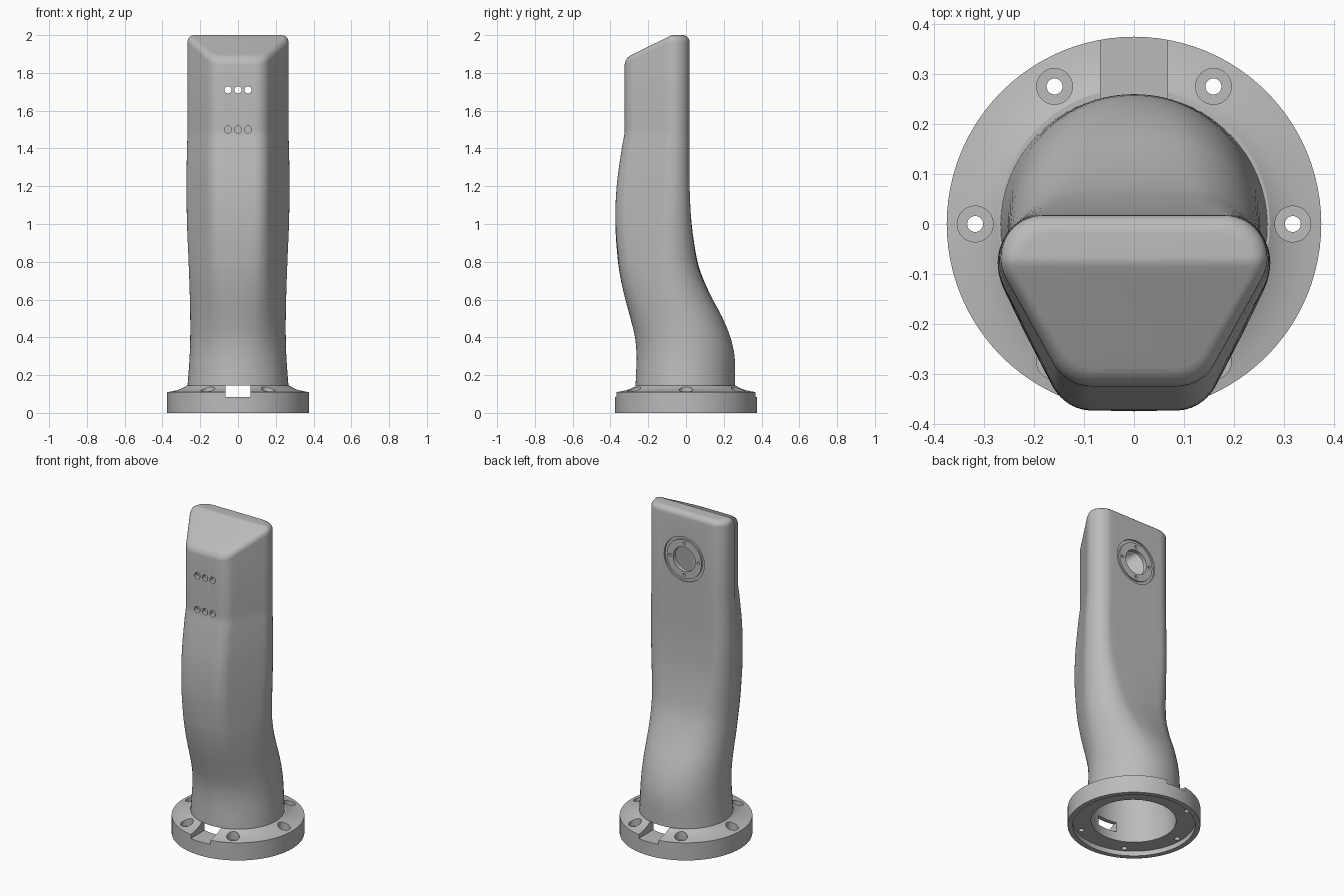
import bpy, bmesh
from math import sin, cos, pi, radians
from mathutils import Matrix

if "Cube" in bpy.data.objects:
    bpy.data.objects.remove(bpy.data.objects["Cube"])

grey = bpy.data.materials.new("machined_grey")
grey.use_nodes = True
COLOUR = (0.5, 0.5, 0.5, 1)
grey.diffuse_color = COLOUR
grey.node_tree.nodes["Principled BSDF"].inputs["Base Color"].default_value = COLOUR

BASE_Z, CREASE_Z, WALL, FILLET = 0.145, 1.48, 0.025, 0.035
# Side profile of the arm: height, front y, back y, half width
KEYS = [(0.145, -.267, .260, .267), (0.3, -.262, .257, .256), (0.4, -.270, .235, .253),
        (0.5, -.294, .195, .253), (0.6, -.321, .142, .255), (0.7, -.344, .095, .258),
        (0.8, -.360, .061, .262), (1.0, -.374, .030, .270), (1.2, -.367, .019, .273),
        (1.4, -.340, .018, .270), (1.48, -.325, .018, .267)]


def profile(z):
    """Smooth interpolation of the side profile."""
    if z <= KEYS[0][0]:
        return KEYS[0][1:]
    if z >= KEYS[-1][0]:
        return KEYS[-1][1:]
    i = max(k for k in range(len(KEYS) - 1) if KEYS[k][0] <= z)
    a, b = KEYS[i], KEYS[i + 1]
    p, q = KEYS[max(i - 1, 0)], KEYS[min(i + 2, len(KEYS) - 1)]
    h = b[0] - a[0]
    t = (z - a[0]) / h
    out = []
    for c in (1, 2, 3):
        ma = (b[c] - p[c]) / (b[0] - p[0]) * h
        mb = (q[c] - a[c]) / (q[0] - a[0]) * h
        out.append((2*t**3 - 3*t**2 + 1) * a[c] + (t**3 - 2*t**2 + t) * ma
                   + (3*t**2 - 2*t**3) * b[c] + (t**3 - t**2) * mb)
    return out


def half_outline():
    """Half of the rounded trapezoid, paired with matching angles on the circle."""
    r, tilt = 0.086, -29.4
    pts = [(0.18 * i / 6, .018, 90 - 20 * i / 6) for i in range(6)]
    for i in range(17):
        a = radians(90 + (tilt - 90) * i / 16)
        pts.append((.18 + r * cos(a), -.068 + r * sin(a), 70 - 85 * i / 16))
    arc = []
    for i in range(11):
        a = radians(tilt + (-90 - tilt) * i / 10)
        arc.append((.085 + r * cos(a), -.239 + r * sin(a), -50 - 20 * i / 10))
    p, q = pts[-1], arc[0]
    pts += [tuple(p[c] + (q[c] - p[c]) * i / 8 for c in range(3)) for i in range(1, 8)]
    pts += arc
    pts += [(.085 * (1 - i / 4), -.325, -70 - 5 * i) for i in range(1, 5)]
    return [(x / .266, (y + .1535) / .1715, radians(a)) for x, y, a in pts]


HALF = half_outline()


def section(z, inset):
    """Cross-section that changes from a circle to the rounded trapezoid."""
    front, back, wide = profile(z)
    mid, deep, wide = (front + back) / 2, (back - front) / 2 - inset, wide - inset
    s = min(max((z - 0.22) / 1.0, 0), 1)
    s = s * s * (3 - 2 * s)
    half = [((cos(a) + (u - cos(a)) * s) * wide, mid + (sin(a) + (v - sin(a)) * s) * deep)
            for u, v, a in HALF]
    return half + [(-x, y) for x, y in half[-2:0:-1]]


def make_object(name, bm):
    bmesh.ops.recalc_face_normals(bm, faces=bm.faces)
    mesh = bpy.data.meshes.new(name)
    bm.to_mesh(mesh)
    bm.free()
    mesh.materials.append(grey)
    ob = bpy.data.objects.new(name, mesh)
    bpy.context.collection.objects.link(ob)
    return ob


def bridge(bm, rings):
    n = len(rings[0])
    for a, b in zip(rings, rings[1:]):
        for i in range(n):
            j = (i + 1) % n
            bm.faces.new((a[i], a[j], b[j], b[i]))


def loft(name, bottom, inset):
    """Closed arm shape with a sloped, filleted top."""
    bm = bmesh.new()
    rows = []
    steps = 44
    for z in [bottom] * (bottom < BASE_Z) + [BASE_Z + (CREASE_Z - BASE_Z) * i / steps
                                             for i in range(steps + 1)] + [CREASE_Z + .02]:
        rows.append([(x, y, z) for x, y in section(z, inset)])
    for i in range(7):
        a = pi / 2 * i / 6
        rows.append([(x, y, min(2, 1.995 + .49 * (y + .085)) - inset - FILLET * (1 - sin(a)))
                     for x, y in section(CREASE_Z, inset + FILLET * (1 - cos(a)))])
    rings = [[bm.verts.new(p) for p in row] for row in rows]
    bridge(bm, rings)
    bm.faces.new(rings[0])
    top, n = rings[-1], len(rings[-1])
    for i in range(n // 2):
        bm.faces.new(dict.fromkeys((top[i], top[i + 1], top[n - i - 1], top[(n - i) % n])))
    return make_object(name, bm)


def lathe(name, pts, segments=32, place=None):
    """Revolve (radius, height) points; closes the loop if it misses the axis."""
    bm = bmesh.new()
    rings = [[bm.verts.new((r * cos(2 * pi * k / segments), r * sin(2 * pi * k / segments), z))
              for k in range(segments)] for r, z in pts]
    if pts[0][0] > 0:
        rings.append(rings[0])
    bridge(bm, rings)
    bmesh.ops.remove_doubles(bm, verts=bm.verts, dist=1e-5)
    if place:
        bm.transform(place)
    return make_object(name, bm)


def rod(r, low, high, place):
    return lathe("cutter", [(0, low), (r, low), (r, high), (0, high)], 32, place)


def cut(ob, cutters):
    for c in cutters:
        c.hide_render = True
        m = ob.modifiers.new("cut", "BOOLEAN")
        m.operation, m.solver, m.object = "DIFFERENCE", "EXACT", c
        bpy.context.view_layer.objects.active = ob
        bpy.ops.object.modifier_apply(modifier=m.name)


def finish(ob):
    bpy.ops.object.select_all(action="DESELECT")
    ob.select_set(True)
    bpy.context.view_layer.objects.active = ob
    bpy.ops.object.shade_smooth_by_angle(angle=radians(20))


# Hollow arm and base flange share one cavity
arm = loft("arm_shell", BASE_Z, 0)
flange = lathe("base_flange", [(0, .03), (.345, .03), (.345, 0), (.375, 0), (.375, .11), (.35, .114),
                               (.325, .12), (.302, .128), (.285, .136), (.272, BASE_Z), (0, BASE_Z)], 96)
cavity = loft("cavity", -0.1, WALL)


def facing_back(x, z):
    """Points the lathe axis along +y."""
    return Matrix.Translation((x, 0, z)) @ Matrix.Rotation(-pi / 2, 4, "X")


# Front sensor holes, rear bearing hole, ring groove and screw holes
PORT_Z = 1.71
ports = [rod(.019, -.5, -.2, facing_back(x, z)) for z in (PORT_Z, 1.5) for x in (-.053, 0, .053)]
ports.append(rod(.076, -.1, .1, facing_back(0, PORT_Z)))
ports.append(lathe("groove", [(.12, .008), (.138, .008), (.138, .1), (.12, .1)], 48, facing_back(0, PORT_Z)))
for k in range(4):
    ports.append(rod(.009, -.002, .1, facing_back(.098 * cos(k * pi / 2), PORT_Z + .098 * sin(k * pi / 2))))

# Counterbored bolt holes and the cable slot through the flange
bolts = [lathe("bolt", [(0, -.1), (.016, -.1), (.016, .085), (.036, .085), (.036, .3), (0, .3)], 32,
               Matrix.Translation((.318 * cos(k * pi / 3), .318 * sin(k * pi / 3), 0))) for k in range(6)]
bm = bmesh.new()
bmesh.ops.create_cube(bm, size=1, matrix=Matrix.Translation((0, 0, .185)) @ Matrix.Diagonal((.134, 1, .2, 1)))
slot = make_object("slot", bm)

cut(arm, [cavity] + ports)
cut(flange, [cavity, slot] + bolts)
for c in [cavity, slot] + ports + bolts:
    bpy.data.objects.remove(c)
finish(arm)
finish(flange)
